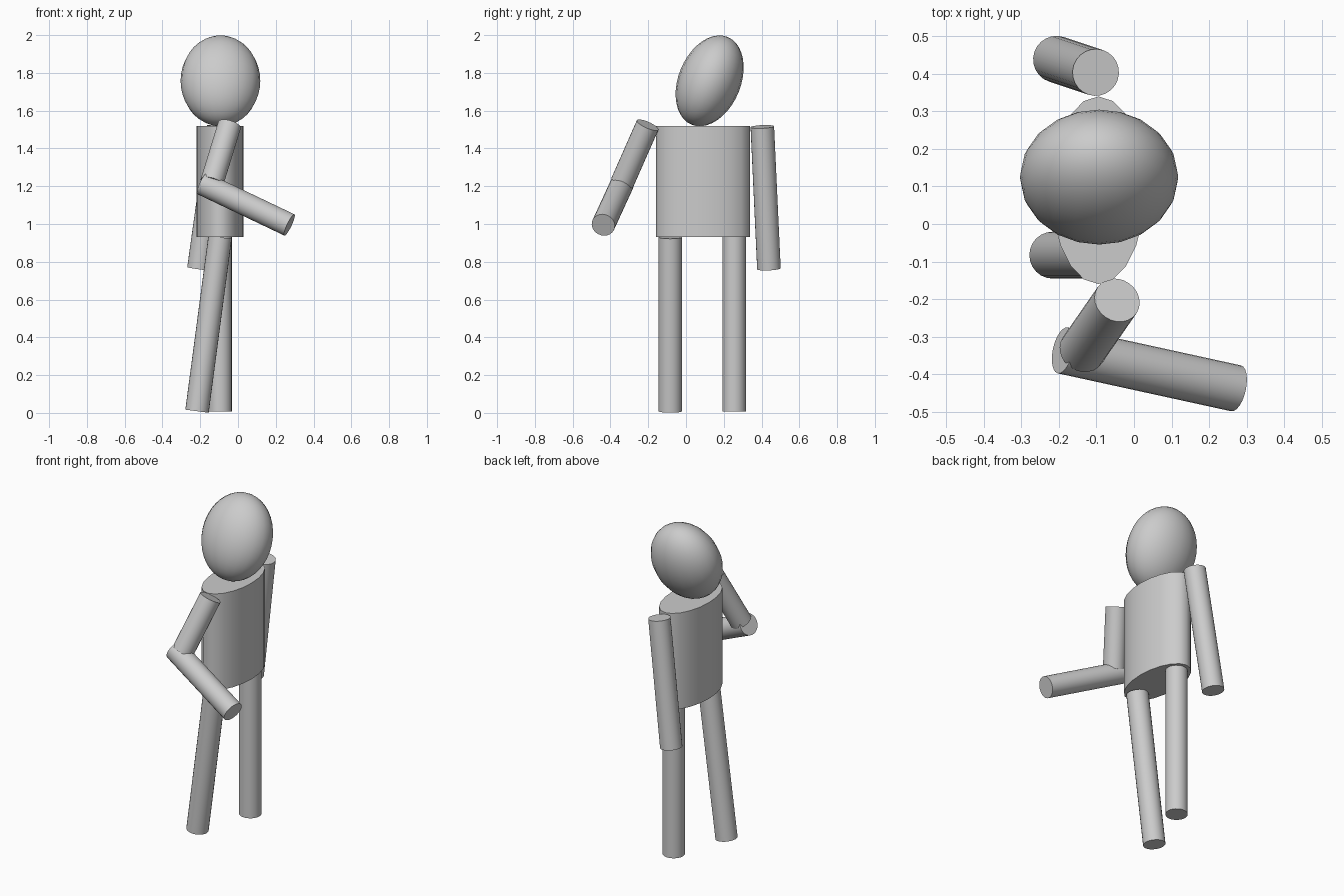
import bpy
from math import radians
from mathutils import Vector

if "Cube" in bpy.data.objects:
    bpy.data.objects.remove(bpy.data.objects["Cube"])

LIMB_RADIUS = 0.0625


def smooth(name):
    ob = bpy.context.object
    ob.name = name
    bpy.ops.object.shade_smooth_by_angle(angle=radians(40))
    return ob


def limb(name, start, end):
    """Capped cylinder running between two joint centres."""
    a, b = Vector(start), Vector(end)
    axis = b - a
    bpy.ops.mesh.primitive_cylinder_add(
        vertices=24, radius=LIMB_RADIUS, depth=axis.length, location=(a + b) / 2,
        rotation=axis.to_track_quat('Z', 'Y').to_euler())
    return smooth(name)


# Torso: flattened cylinder
bpy.ops.mesh.primitive_cylinder_add(vertices=20, radius=1, depth=1, location=(-0.095, 0.09, 1.225))
bpy.context.object.scale = (0.125, 0.25, 0.59)
bpy.ops.object.transform_apply(location=False, rotation=False, scale=True)
smooth("torso")

# Head: egg tilted sideways
bpy.ops.mesh.primitive_uv_sphere_add(segments=20, ring_count=20, radius=1,
                                     location=(-0.093, 0.125, 1.758))
head = bpy.context.object
head.scale = (0.211, 0.165, 0.251)
head.rotation_euler = (radians(-22.5), 0, 0)
bpy.ops.object.shade_smooth()
head.name = "head"

# Legs
limb("straight_leg", (-0.095, 0.255, 0.93), (-0.095, 0.255, 0.008))
limb("slanted_leg", (-0.095, -0.083, 0.93), (-0.217, -0.083, 0.009))

# Straight arm
limb("straight_arm", (-0.102, 0.404, 1.515), (-0.207, 0.439, 0.763))

# Bent arm
limb("bent_upper_arm", (-0.045, -0.203, 1.524), (-0.138, -0.337, 1.22))
limb("bent_forearm", (-0.190, -0.337, 1.215), (0.272, -0.438, 0.995))
